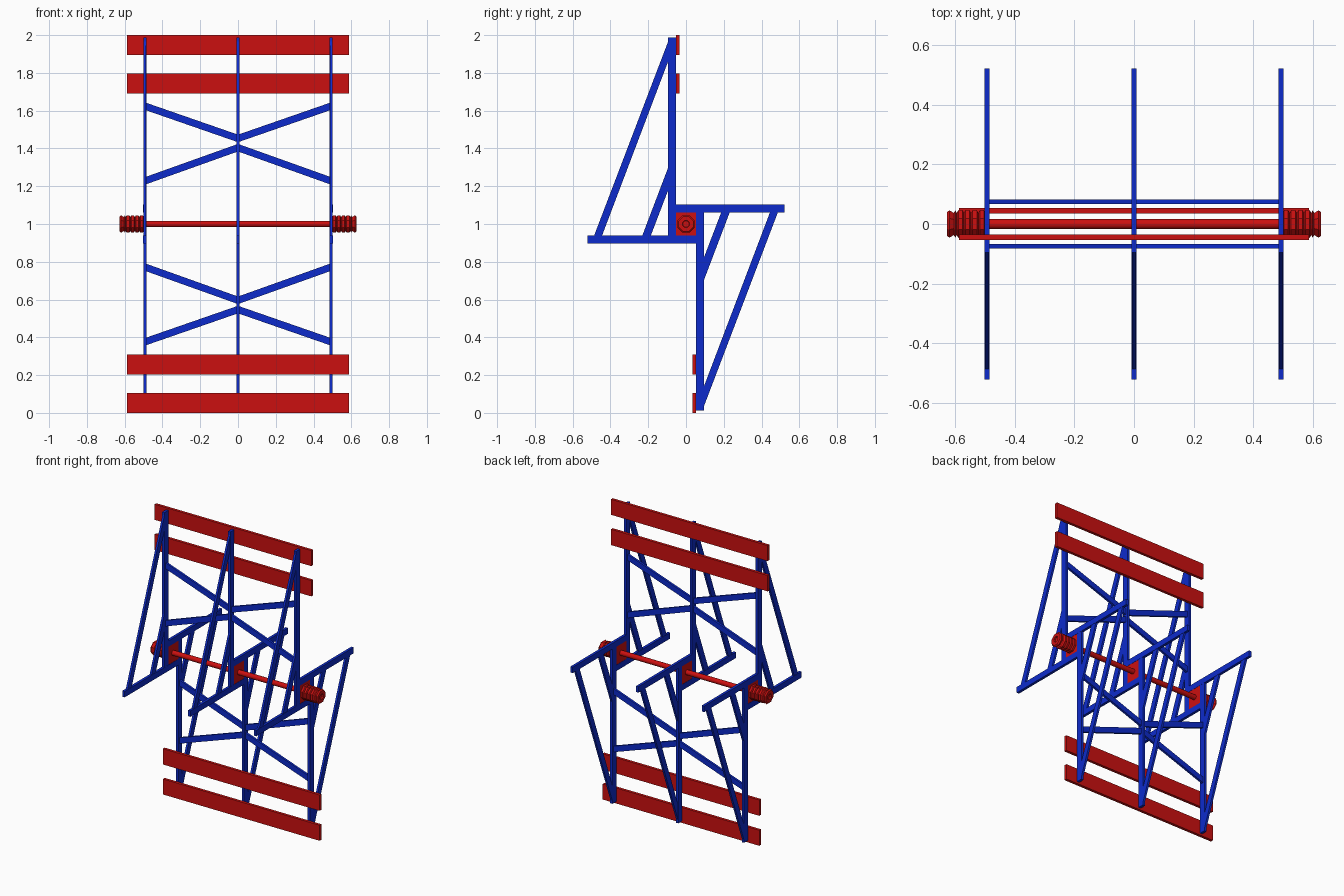
import bpy, bmesh, math
from mathutils import Matrix, Vector

if "Cube" in bpy.data.objects:
    bpy.data.objects.remove(bpy.data.objects["Cube"])


def material(name, rgb):
    m = bpy.data.materials.new(name)
    m.diffuse_color = (*rgb, 1)
    m.use_nodes = True
    m.node_tree.nodes["Principled BSDF"].inputs["Base Color"].default_value = m.diffuse_color
    return m


RED = material("red paint", (0.6, 0.005, 0.005))
BLUE = material("blue paint", (0.004, 0.024, 0.6))
FRAME_X = (-0.493, 0.0, 0.493)
# half turn about the axle line (y = 0, z = 1)
HALF_TURN = Matrix.Translation((0, 0, 1)) @ Matrix.Rotation(math.pi, 4, 'X') @ Matrix.Translation((0, 0, -1))


def finish(bm, name, mat):
    bmesh.ops.recalc_face_normals(bm, faces=bm.faces[:])
    me = bpy.data.meshes.new(name)
    bm.to_mesh(me)
    bm.free()
    me.materials.append(mat)
    ob = bpy.data.objects.new(name, me)
    bpy.context.collection.objects.link(ob)
    return ob


def prism(name, pts, normal, depth, mat, turn):
    """Extrude a flat outline by depth, centred on its plane."""
    bm = bmesh.new()
    n = Vector(normal)
    face = bm.faces.new([bm.verts.new(Vector(p) - n * depth / 2) for p in pts])
    ext = bmesh.ops.extrude_face_region(bm, geom=[face])
    verts = [v for v in ext["geom"] if isinstance(v, bmesh.types.BMVert)]
    bmesh.ops.translate(bm, vec=n * depth, verts=verts)
    bm.transform(turn)
    return finish(bm, name, mat)


def side_part(name, outline, x, depth, mat, turn):
    return prism(name, [(x, y, z) for y, z in outline], (1, 0, 0), depth, mat, turn)


def rect(a0, a1, b0, b1):
    return [(a0, b0), (a1, b0), (a1, b1), (a0, b1)]


def lathe(name, profile, sides, mat, flip=1):
    """Spin an (x, radius) profile around the axle."""
    bm = bmesh.new()
    rings = []
    for x, r in profile:
        angles = [2 * math.pi * (i + 0.5) / sides for i in range(sides)]
        rings.append([bm.verts.new((flip * x, r * math.cos(a), 1 + r * math.sin(a))) for a in angles])
    for a, b in zip(rings, rings[1:]):
        for i in range(sides):
            j = (i + 1) % sides
            bm.faces.new((a[i], a[j], b[j], b[i]))
    bm.faces.new(rings[0])
    bm.faces.new(rings[-1])
    return finish(bm, name, mat)


for half, turn in (("upper", Matrix.Identity(4)), ("lower", HALF_TURN)):
    # side frames: post, arm and two struts
    for x in FRAME_X:
        side_part(half + "_post", rect(-0.095, -0.054, 0.935, 1.987), x, 0.017, BLUE, turn)
        side_part(half + "_arm", rect(-0.522, 0.054, 0.898, 0.938), x, 0.018, BLUE, turn)
        side_part(half + "_long_strut",
                  [(-0.487, 0.937), (-0.445, 0.937), (-0.055, 1.965), (-0.095, 1.965)], x, 0.014, BLUE, turn)
        side_part(half + "_short_strut",
                  [(-0.232, 0.937), (-0.187, 0.937), (-0.094, 1.18), (-0.094, 1.30)], x, 0.014, BLUE, turn)
    # cross braces between the posts
    for s in (-1, 1):
        for za, zb in ((1.453, 1.623), (1.404, 1.229)):
            h = 0.02
            pts = [(0, -0.075, za - h), (s * 0.49, -0.075, zb - h),
                   (s * 0.49, -0.075, zb + h), (0, -0.075, za + h)]
            prism(half + "_brace", pts, (0, 1, 0), 0.015, BLUE, turn)
    # paddle boards
    for z0, z1 in ((1.895, 2.0), (1.69, 1.797)):
        pts = [(x, -0.0445, z) for x, z in rect(-0.587, 0.587, z0, z1)]
        prism(half + "_board", pts, (0, 1, 0), 0.019, RED, turn)

# hub plates where the axle passes the frames
for x in FRAME_X:
    side_part("hub_plate", rect(-0.054, 0.054, 0.93, 1.07), x, 0.015, RED, Matrix.Identity(4))

# axle rod
axle = lathe("axle", [(-0.6, 0.017), (0.6, 0.017)], 16, RED)

# grooved end caps
cap = [(0.5, 0.042), (0.503, 0.05)]
for i in range(4):
    x = 0.503 + i * 0.024
    cap += [(x + 0.014, 0.05), (x + 0.019, 0.04), (x + 0.024, 0.05)]
cap += [(0.604, 0.04), (0.619, 0.05), (0.627, 0.042), (0.627, 0.02), (0.617, 0.018)]
for flip in (-1, 1):
    lathe("grooved_end_cap", cap, 8, RED, flip)

# smooth the round rod, keep its ends sharp
bpy.context.view_layer.objects.active = axle
axle.select_set(True)
bpy.ops.object.shade_smooth_by_angle(angle=math.radians(35))
